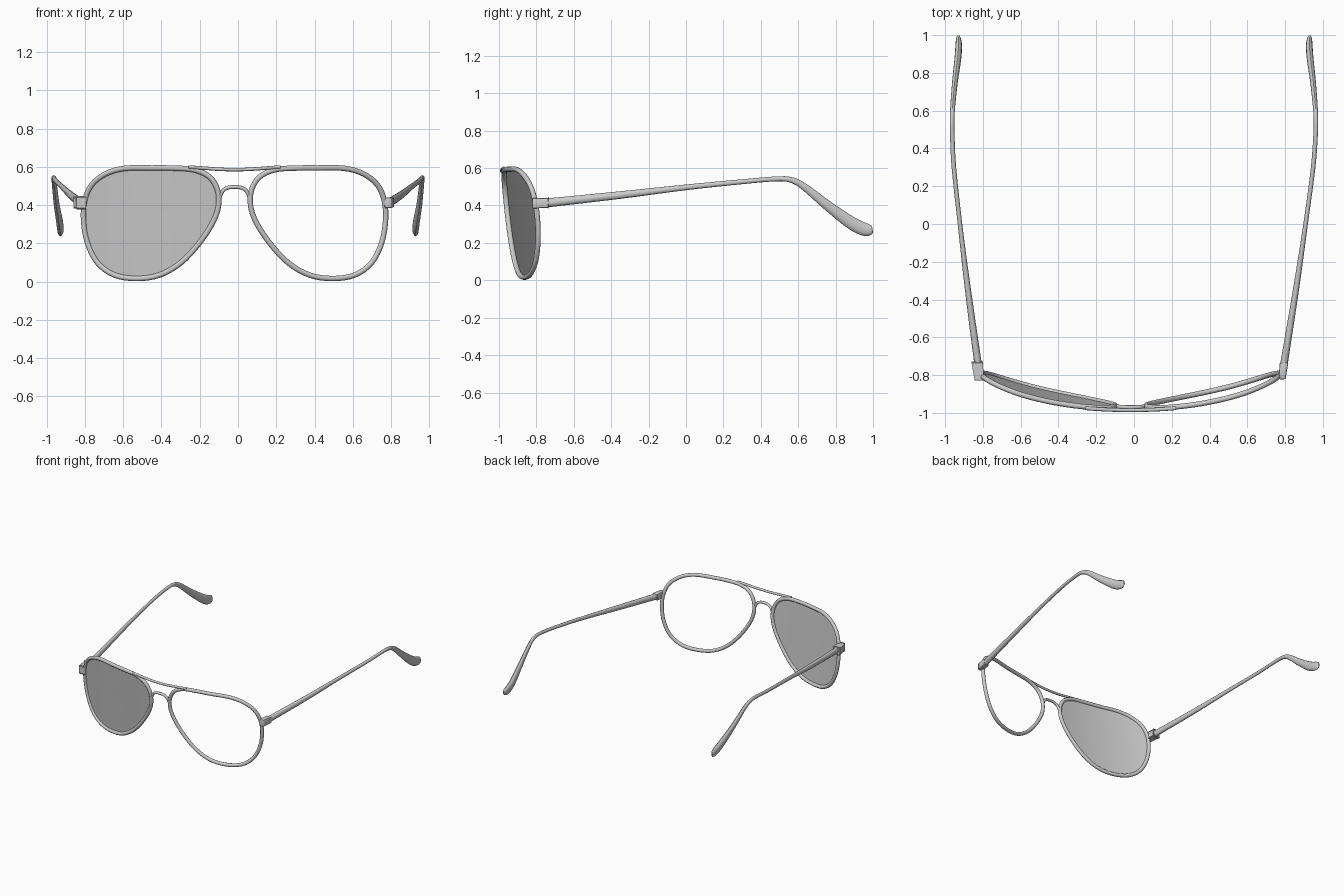
import bpy, bmesh, math
from mathutils import Vector

if "Cube" in bpy.data.objects:
    bpy.data.objects.remove(bpy.data.objects["Cube"])

CX = -0.018          # the front frame sits slightly off centre


def spline(pts, closed=False, sub=4):
    """Catmull-Rom interpolation of equal-length tuples."""
    n, out = len(pts), []
    get = lambda i: Vector(pts[i % n] if closed else pts[max(0, min(n - 1, i))])
    for i in range(n if closed else n - 1):
        a, b, c, d = (get(i + k) for k in (-1, 0, 1, 2))
        for s in range(sub):
            t = s / sub
            out.append(0.5 * (2 * b + (c - a) * t + (2 * a - 5 * b + 4 * c - d) * t * t
                              + (3 * b - a - 3 * c + d) * t ** 3))
    if not closed:
        out.append(get(n - 1))
    return out


def finish(bm, name):
    bmesh.ops.recalc_face_normals(bm, faces=bm.faces)
    me = bpy.data.meshes.new(name)
    bm.to_mesh(me)
    bm.free()
    ob = bpy.data.objects.new(name, me)
    bpy.context.collection.objects.link(ob)
    bpy.context.view_layer.objects.active = ob
    ob.select_set(True)
    bpy.ops.object.shade_smooth_by_angle(angle=math.radians(40))
    ob.select_set(False)
    return ob


def sweep(name, path, size, ref, closed=False, sides=12):
    """Elliptical tube; size[i] = (half extent along ref, half extent across)."""
    bm, n, rings = bmesh.new(), len(path), []
    for i, p in enumerate(path):
        a = path[(i - 1) % n] if closed else path[max(i - 1, 0)]
        b = path[(i + 1) % n] if closed else path[min(i + 1, n - 1)]
        t = (b - a).normalized()
        u = (ref - t * ref.dot(t)).normalized()
        v = t.cross(u)
        ring = []
        for k in range(sides):
            ang = 2 * math.pi * k / sides
            ring.append(bm.verts.new(p + u * size[i][0] * math.cos(ang) + v * size[i][1] * math.sin(ang)))
        rings.append(ring)
    for i in range(n if closed else n - 1):
        r, q = rings[i], rings[(i + 1) % n]
        for k in range(sides):
            m = (k + 1) % sides
            bm.faces.new((r[k], r[m], q[m], q[k]))
    if not closed:
        bm.faces.new(rings[0])
        bm.faces.new(rings[-1])
    return finish(bm, name)


def on_front(u, z):
    """Point on the wrapped, tilted front surface."""
    return Vector((CX + u, -0.98 + 0.2 * u ** 2 + 0.09 * u ** 4 + 0.1 * (0.59 - z), z))


# Rim outline (distance from centre, height)
RIM = [(.433, .594), (.574, .592), (.674, .563), (.747, .505), (.783, .421), (.789, .317),
       (.768, .20), (.715, .097), (.627, .034), (.512, .016), (.392, .034), (.282, .097),
       (.188, .196), (.115, .306), (.084, .395), (.089, .479), (.131, .547), (.209, .584), (.313, .593)]
outline = spline(RIM, closed=True)
Y = Vector((0, 1, 0))
for s, side in ((-1, "left"), (1, "right")):
    path = [on_front(s * p[0], p[1]) for p in outline]
    sweep("rim_" + side, path, [(.014, .014)] * len(path), Y, closed=True)

# Single lens, in the left rim only
bm = bmesh.new()
cu, cz = .45, .32
mid = bm.verts.new(on_front(-cu, cz))
prev = None
for j in range(1, 9):
    f = j / 8
    ring = [bm.verts.new(on_front(-(cu + (p[0] - cu) * f), cz + (p[1] - cz) * f)) for p in outline]
    for k in range(len(ring)):
        m = (k + 1) % len(ring)
        if prev:
            bm.faces.new((prev[k], prev[m], ring[m], ring[k]))
        else:
            bm.faces.new((mid, ring[k], ring[m]))
    prev = ring
finish(bm, "lens")

# Nose bridge arch and brow bar
arch = spline([(-.088, .40), (-.076, .445), (-.058, .478), (-.03, .492), (0, .494),
               (.03, .492), (.058, .478), (.076, .445), (.088, .40)])
sweep("nose_bridge", [on_front(*p) for p in arch], [(.011, .010)] * len(arch), Y)
bar = spline([(-.24, .599), (-.16, .593), (-.08, .587), (0, .585), (.08, .587), (.16, .593), (.24, .599)])
sweep("brow_bar", [on_front(*p) - Y * .006 for p in bar], [(.010, .009)] * len(bar), Y)

# Temple: x, y, z, half width, half height
TEMPLE = [(.807, -.76, .412, .020, .024), (.868, -.35, .456, .016, .020), (.915, 0, .497, .012, .015),
          (.951, .3, .527, .012, .013), (.962, .48, .542, .012, .013), (.963, .56, .537, .012, .015),
          (.959, .63, .502, .013, .019), (.948, .75, .405, .015, .026), (.932, .88, .309, .018, .034),
          (.928, .95, .274, .017, .035), (.930, .985, .268, .012, .028), (.931, .998, .268, .005, .014)]
for s, side in ((-1, "left"), (1, "right")):
    pts = spline(TEMPLE)
    path = [Vector((s * p[0] - .016 * max(0, (.5 - p[1]) / 1.25), p[1], p[2])) for p in pts]
    sweep("temple_" + side, path, [(p[3], p[4]) for p in pts], Vector((1, 0, 0)))

    # Hinge block from rim corner back to the temple
    bm = bmesh.new()
    bmesh.ops.create_cube(bm, size=1)
    for v in bm.verts:
        back = v.co.y > 0
        v.co = Vector((CX + s * ((.812 if back else .802) + v.co.x * (.046 if back else .036)),
                       -.735 if back else -.822,
                       (.414 if back else .412) + v.co.z * (.052 if back else .056)))
    bmesh.ops.bevel(bm, geom=bm.edges[:], offset=.007, segments=2, affect='EDGES', profile=.5)
    finish(bm, "hinge_" + side)
